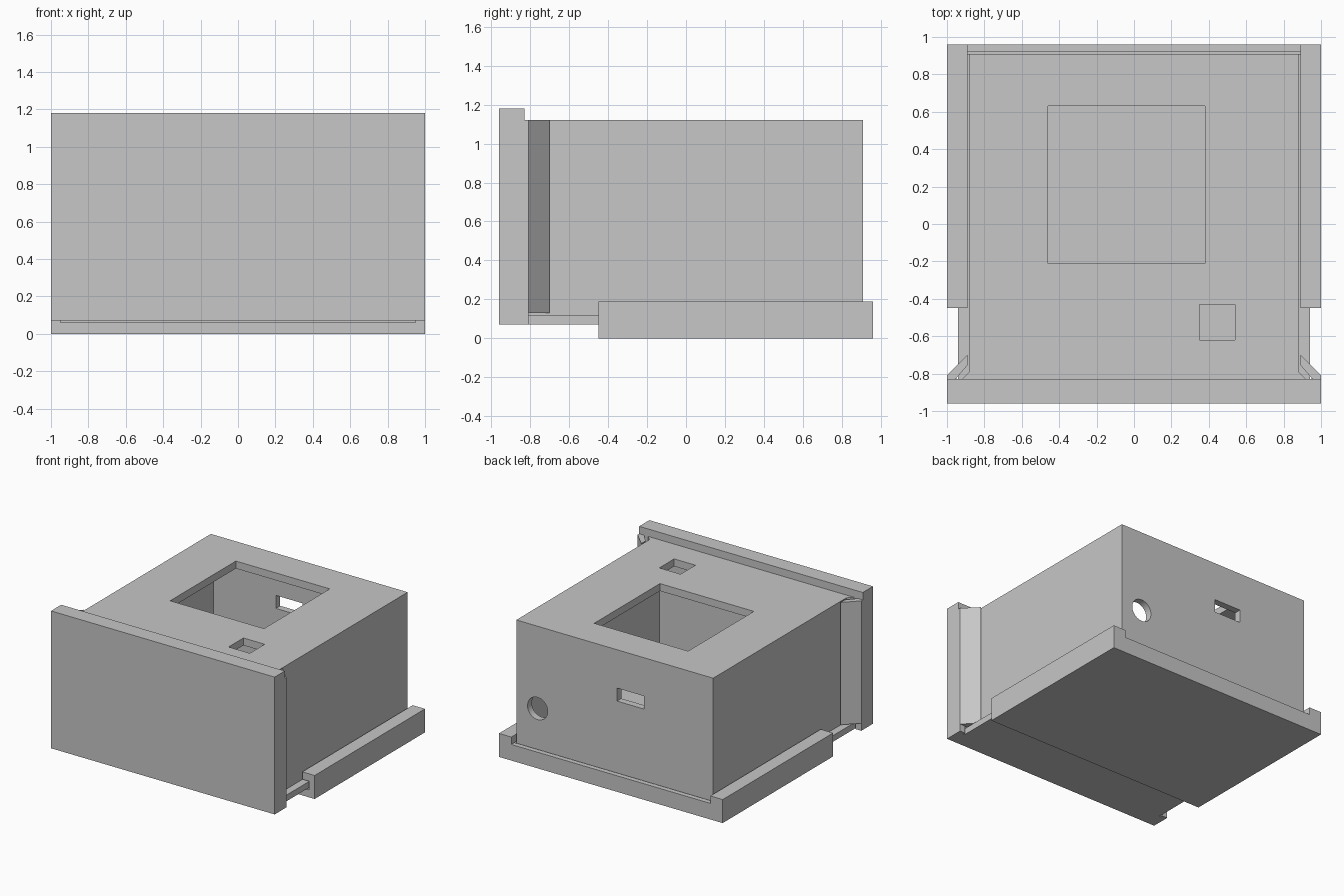
import bpy, bmesh
from mathutils import Vector

old = bpy.data.objects.get("Cube")
if old:
    bpy.data.objects.remove(old, do_unlink=True)

grey = bpy.data.materials.new("plain_grey")
grey.use_nodes = True
COLOUR = (0.57, 0.57, 0.57, 1)
grey.diffuse_color = COLOUR
grey.node_tree.nodes["Principled BSDF"].inputs["Base Color"].default_value = COLOUR


def finish(bm, name):
    bmesh.ops.recalc_face_normals(bm, faces=bm.faces[:])
    mesh = bpy.data.meshes.new(name)
    bm.to_mesh(mesh)
    bm.free()
    mesh.materials.append(grey)
    obj = bpy.data.objects.new(name, mesh)
    bpy.context.scene.collection.objects.link(obj)
    return obj


def prism(name, points, direction):
    """Extrude a closed outline of 3D points along a direction."""
    bm = bmesh.new()
    face = bm.faces.new([bm.verts.new(p) for p in points])
    out = bmesh.ops.extrude_face_region(bm, geom=[face], use_keep_orig=True)
    moved = [g for g in out["geom"] if isinstance(g, bmesh.types.BMVert)]
    bmesh.ops.translate(bm, verts=moved, vec=Vector(direction))
    return finish(bm, name)


def box(name, x0, x1, y0, y1, z0, z1):
    outline = [(x0, y0, z0), (x1, y0, z0), (x1, y1, z0), (x0, y1, z0)]
    return prism(name, outline, (0, 0, z1 - z0))


def cut(target, cutter):
    """Subtract the cutter, bake the result and remove the cutter."""
    cutter.hide_render = True
    mod = target.modifiers.new("cut", "BOOLEAN")
    mod.operation, mod.solver, mod.object = "DIFFERENCE", "EXACT", cutter
    bpy.context.view_layer.update()
    graph = bpy.context.evaluated_depsgraph_get()
    baked = bpy.data.meshes.new_from_object(target.evaluated_get(graph))
    target.modifiers.clear()
    target.data = baked
    bpy.data.objects.remove(cutter, do_unlink=True)


# Hollow housing, open at the front and bottom where other parts close it
housing = box("housing", -0.88, 0.88, -0.83, 0.91, 0.12, 1.12)
cut(housing, box("cavity", -0.82, 0.82, -0.9, 0.855, 0.05, 1.06))

# Openings in the roof and the back wall
cut(housing, box("roof_opening", -0.46, 0.38, -0.21, 0.63, 1.0, 1.2))
cut(housing, box("small_roof_opening", 0.35, 0.54, -0.62, -0.43, 1.0, 1.2))
cut(housing, box("back_slot", -0.26, -0.02, 0.8, 1.0, 0.705, 0.81))
bm = bmesh.new()
bmesh.ops.create_cone(bm, cap_ends=True, segments=48, radius1=0.09, radius2=0.09, depth=0.3)
round_hole = finish(bm, "round_hole")
round_hole.rotation_euler.x = 1.5708
round_hole.location = (0.69, 0.9, 0.455)
cut(housing, round_hole)

# Front panel and the sliding floor behind it
box("front_panel", -1, 1, -0.96, -0.83, 0.07, 1.18)
box("sliding_floor", -0.94, 0.94, -0.83, 0.91, 0.07, 0.12)

# Diagonal braces, inner fillets and panel feet on both sides
brace = [(1, -0.83), (1, -0.81), (0.89, -0.70), (0.89, -0.755), (0.955, -0.83)]
fillet = [(0.88, -0.83), (0.88, -0.79), (0.92, -0.83)]
for side, s in (("right", -1), ("left", 1)):
    for part, outline in (("brace", brace), ("fillet", fillet)):
        prism(f"{side}_{part}", [(s * x, y, 0.13) for x, y in outline], (0, 0, 0.99))
    box(f"{side}_panel_foot", *sorted((s * 0.95, s)), -0.83, -0.81, 0.07, 0.13)

# Base tray with grooved side rails and a low back lip
half = [(1, 0), (1, 0.19), (0.89, 0.19), (0.89, 0.13), (0.95, 0.13), (0.95, 0.06)]
section = half + [(-x, z) for x, z in reversed(half)]
prism("base_tray", [(x, -0.45, z) for x, z in section], (0, 1.41, 0))
box("back_lip", -0.95, 0.95, 0.92, 0.96, 0.06, 0.13)
